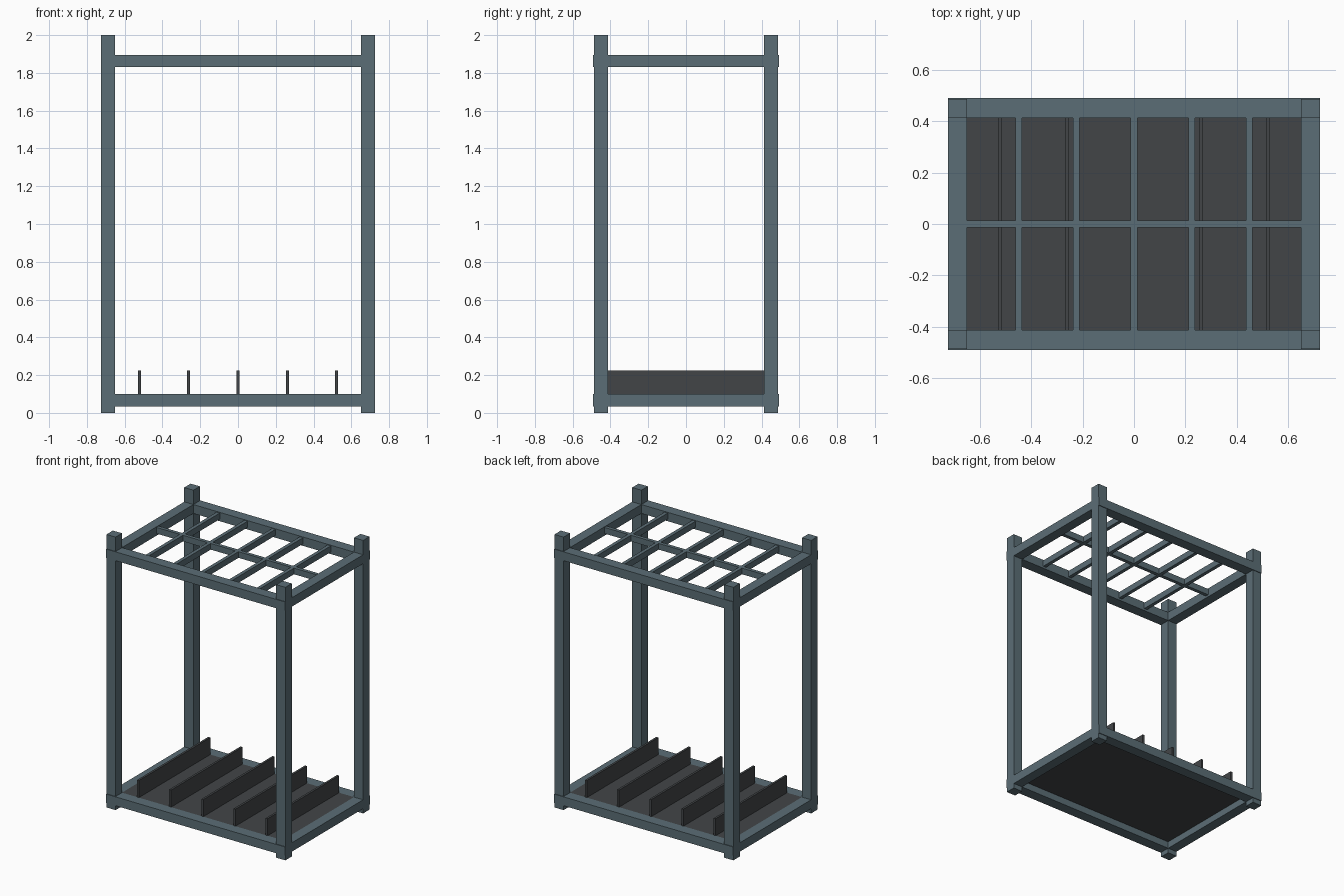
import bpy

if "Cube" in bpy.data.objects:
    bpy.data.objects.remove(bpy.data.objects["Cube"])


def material(name, rgb):
    m = bpy.data.materials.new(name)
    m.diffuse_color = (*rgb, 1)
    m.use_nodes = True
    m.node_tree.nodes["Principled BSDF"].inputs["Base Color"].default_value = m.diffuse_color
    return m


STEEL = material("blue_grey_steel", (0.105, 0.155, 0.18))
DARK = material("dark_panel", (0.055, 0.06, 0.064))


def box(name, x, y, z, mat):
    """Box from (min, max) ranges on each axis."""
    bpy.ops.mesh.primitive_cube_add(size=1, location=[sum(r) / 2 for r in (x, y, z)])
    o = bpy.context.object
    o.name = name
    o.scale = [r[1] - r[0] for r in (x, y, z)]
    bpy.ops.object.transform_apply(location=False, rotation=False, scale=True)
    o.data.materials.append(mat)


def span(a, b, s):
    return tuple(sorted((a * s, b * s)))


XO, XI = 0.725, 0.651    # outer and inner half width
YO, YI = 0.487, 0.413    # outer and inner half depth
LIP = 0.005              # long rails stand slightly proud of the posts

# Corner posts
for sx, side in ((-1, "left"), (1, "right")):
    for sy, end in ((-1, "front"), (1, "back")):
        box(f"{end}_{side}_post", span(XI, XO, sx), span(YI, YO, sy), (0, 2), STEEL)

# Lower and upper rail frames
for level, z in (("lower", (0.035, 0.1)), ("upper", (1.83, 1.895))):
    for s, end, side in ((-1, "front", "left"), (1, "back", "right")):
        box(f"{level}_{end}_rail", (-XO, XO), span(YI, YO + LIP, s), z, STEEL)
        box(f"{level}_{side}_rail", span(XI, XO, s), (-YI, YI), z, STEEL)

# Upper grid: one long bar and five pairs of cross bars
GZ = (1.845, 1.89)
box("grid_long_bar", (-XI, XI), (-0.013, 0.013), GZ, STEEL)
for i in range(-2, 3):
    x = i * 0.225
    for s, end in ((-1, "front"), (1, "back")):
        box(f"grid_{end}_cross_bar_{i + 3}", (x - 0.013, x + 0.013), span(0.013, YI, s), GZ, STEEL)

# Floor panel and upright dividers
box("floor_panel", (-XI, XI), (-YI, YI), (0.085, 0.1), DARK)
for i in range(-2, 3):
    x = i * 0.261
    box(f"divider_{i + 3}", (x - 0.008, x + 0.008), (-YI, YI), (0.1, 0.225), DARK)
